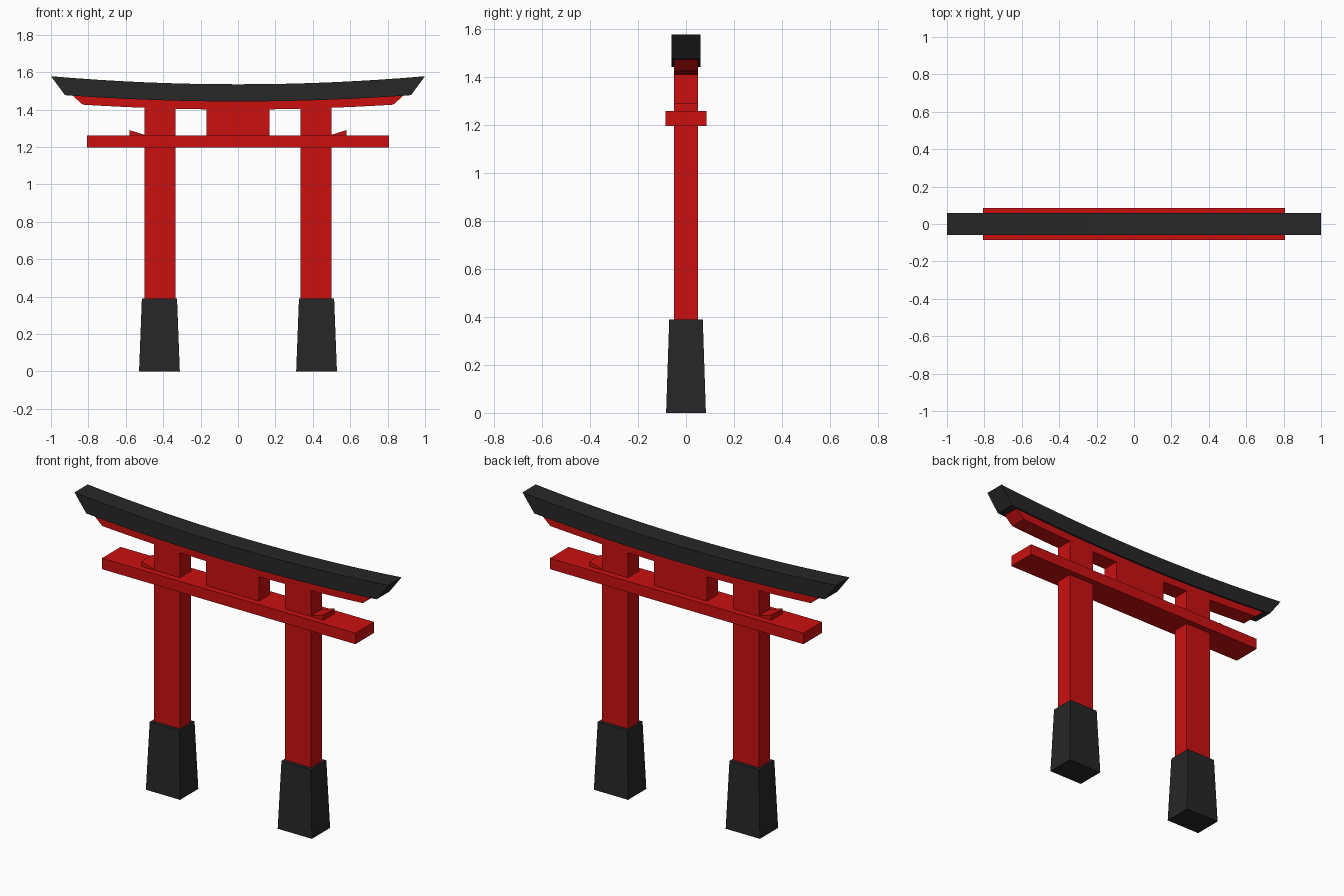
import bpy, bmesh

if "Cube" in bpy.data.objects:
    bpy.data.objects.remove(bpy.data.objects["Cube"])

def material(name, color):
    m = bpy.data.materials.new(name)
    m.diffuse_color = color
    m.use_nodes = True
    m.node_tree.nodes["Principled BSDF"].inputs["Base Color"].default_value = m.diffuse_color
    return m

RED = material("red_paint", (0.60, 0.005, 0.005, 1))
BLACK = material("black_paint", (0.02, 0.02, 0.02, 1))

def finish(name, bm, mat):
    bmesh.ops.recalc_face_normals(bm, faces=bm.faces)
    me = bpy.data.meshes.new(name)
    bm.to_mesh(me)
    bm.free()
    me.materials.append(mat)
    ob = bpy.data.objects.new(name, me)
    bpy.context.collection.objects.link(ob)
    return ob

def block(name, x, z0, z1, bottom, top, mat):
    """Box or tapered box; bottom and top are half sizes in x and y."""
    bm = bmesh.new()
    bmesh.ops.create_cube(bm, size=2)
    for v in bm.verts:
        hx, hy = top if v.co.z > 0 else bottom
        v.co = (x + v.co.x * hx, v.co.y * hy, z1 if v.co.z > 0 else z0)
    return finish(name, bm, mat)

def extrude(name, profile, hy, mat):
    """Extrude an x-z profile through y."""
    bm = bmesh.new()
    face = bm.faces.new([bm.verts.new((x, -hy, z)) for x, z in profile])
    ext = bmesh.ops.extrude_face_region(bm, geom=[face], use_keep_orig=True)
    for v in ext["geom"]:
        if isinstance(v, bmesh.types.BMVert):
            v.co.y = hy
    return finish(name, bm, mat)

def curved_beam(name, top, bottom, hy, mat, n=16):
    """Upswept beam; top and bottom are (half length, centre z, end z)."""
    def arc(half, zc, ze):
        ts = [-1 + 2 * i / n for i in range(n + 1)]
        return [(half * t, zc + (ze - zc) * t * t) for t in ts]
    lo, hi = arc(*bottom), arc(*top)
    bm = bmesh.new()
    rings = [[bm.verts.new((x, y, z)) for (x, z), y in
              ((a, -hy), (a, hy), (b, hy), (b, -hy))] for a, b in zip(lo, hi)]
    for r, s in zip(rings, rings[1:]):
        for k in range(4):
            j = (k + 1) % 4
            bm.faces.new((r[k], r[j], s[j], s[k]))
    bm.faces.new(rings[0])
    bm.faces.new(rings[-1])
    return finish(name, bm, mat)

# Upswept lintels
curved_beam("top_lintel", (1.0, 1.535, 1.578), (0.925, 1.443, 1.477), 0.06, BLACK)
curved_beam("under_lintel", (0.885, 1.444, 1.475), (0.83, 1.40, 1.426), 0.05, RED)

# Tie beam and central strut
block("tie_beam", 0, 1.197, 1.26, (0.808, 0.085), (0.808, 0.085), RED)
block("centre_strut", 0, 1.26, 1.405, (0.168, 0.05), (0.168, 0.05), RED)

# Pillars, bases and wedges on both sides
for side, s in (("left", -1), ("right", 1)):
    block(side + "_pillar", s * 0.418, 0.385, 1.415, (0.083, 0.05), (0.083, 0.05), RED)
    block(side + "_base", s * 0.42, 0, 0.39, (0.109, 0.083), (0.094, 0.07), BLACK)
    extrude(side + "_wedge",
            [(s * 0.49, 1.26), (s * 0.58, 1.26), (s * 0.58, 1.29), (s * 0.49, 1.262)],
            0.05, RED)
